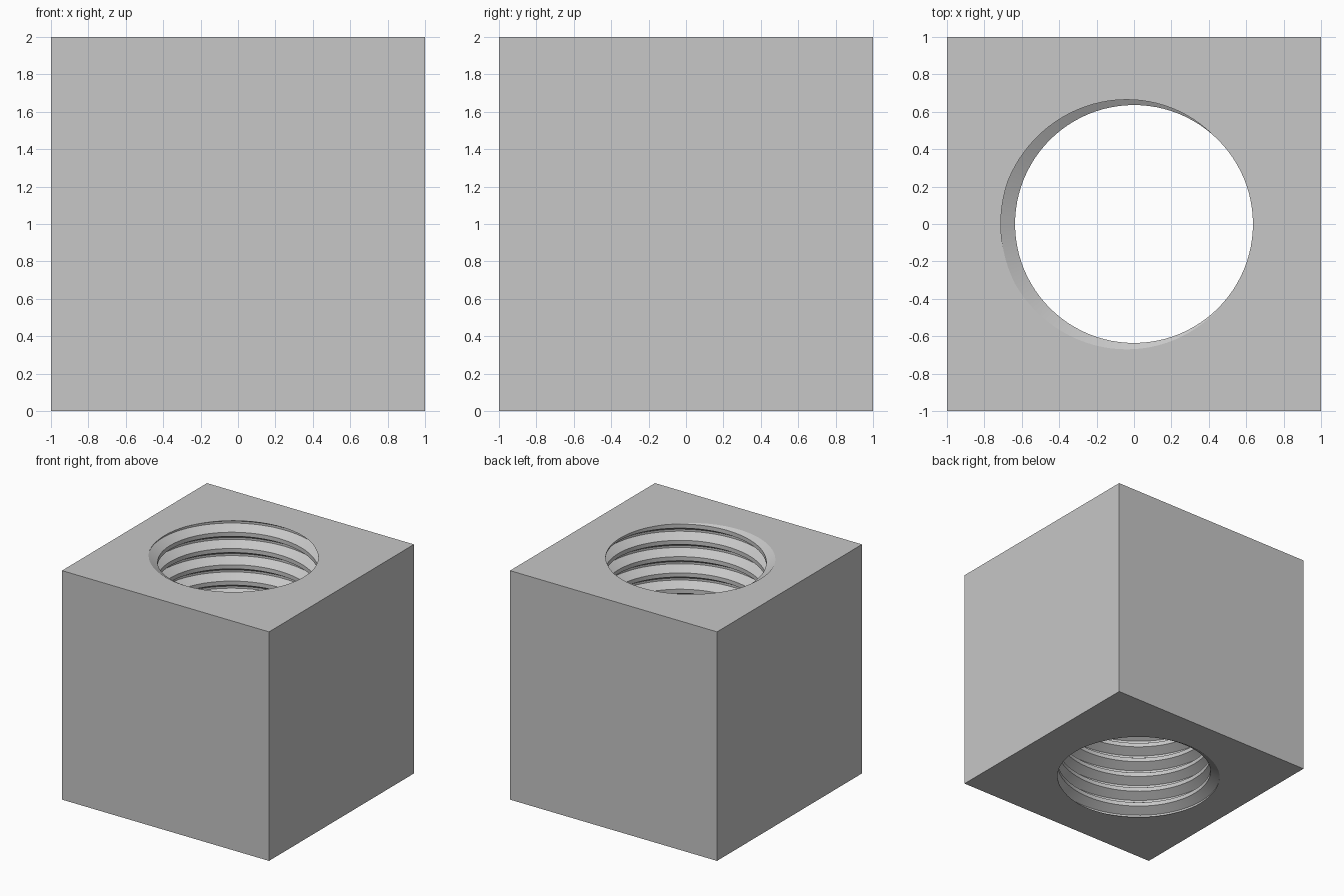
import bpy, bmesh, math

old = bpy.data.objects.get("Cube")
if old:
    bpy.data.objects.remove(old, do_unlink=True)

PITCH = 0.1422
MINOR, MAJOR = 0.636, 0.712
SEGS = 96            # segments per turn
TURNS = 18
ROOT_ANGLE = math.radians(184)   # where the groove root meets the top face

# Plain grey material
grey = bpy.data.materials.new("grey")
grey.use_nodes = True
colour = (0.57, 0.57, 0.57, 1)
grey.diffuse_color = colour
grey.node_tree.nodes["Principled BSDF"].inputs["Base Color"].default_value = colour

# Solid block
bpy.ops.mesh.primitive_cube_add(size=2, location=(0, 0, 1))
block = bpy.context.object
block.name = "threaded_block"
block.data.materials.append(grey)

# Thread cutter: one tooth profile swept up a helix (radius, height in pitches)
profile = [(MINOR, -0.375), (MAJOR, -0.0625), (MAJOR, 0.0625), (MINOR, 0.375)]
bm = bmesh.new()
start_z = 2 - PITCH * 16
rows = []
for i in range(SEGS * TURNS + 1):
    turn = i / SEGS
    a = ROOT_ANGLE + turn * math.tau
    rows.append([bm.verts.new((r * math.cos(a), r * math.sin(a),
                               start_z + PITCH * (turn + h))) for r, h in profile])


def column(i):
    """Profile at step i, joined to the next turn's first point."""
    return rows[i] + [rows[i + SEGS][0]]


last = len(rows) - 1 - SEGS
for i in range(last):
    a, b = column(i), column(i + 1)
    for k in range(len(profile)):
        bm.faces.new((a[k], b[k], b[k + 1], a[k + 1]))


# Close each end with a fan around the axis
def cap(loop):
    z = sum(v.co.z for v in loop) / len(loop)
    hub = bm.verts.new((0, 0, z))
    for p, q in zip(loop, loop[1:] + loop[:1]):
        bm.faces.new((hub, p, q))


cap([rows[i][0] for i in range(SEGS + 1)] + rows[0][:0:-1])
cap([rows[last + i][0] for i in range(SEGS + 1)] + rows[last][:0:-1])
bmesh.ops.delete(bm, geom=[v for v in bm.verts if not v.link_faces], context='VERTS')
bmesh.ops.recalc_face_normals(bm, faces=bm.faces)
mesh = bpy.data.meshes.new("thread_cutter")
bm.to_mesh(mesh)
bm.free()
mesh.materials.append(grey)
cutter = bpy.data.objects.new("thread_cutter", mesh)
cutter.hide_render = True
bpy.context.collection.objects.link(cutter)

# Cut the threaded hole through the block
cut = block.modifiers.new("threaded_hole", 'BOOLEAN')
cut.operation = 'DIFFERENCE'
cut.solver = 'EXACT'
cut.object = cutter
bpy.context.view_layer.objects.active = block
bpy.ops.object.modifier_apply(modifier=cut.name)
bpy.data.objects.remove(cutter, do_unlink=True)

block.select_set(True)
bpy.ops.object.shade_smooth_by_angle(angle=math.radians(25))
